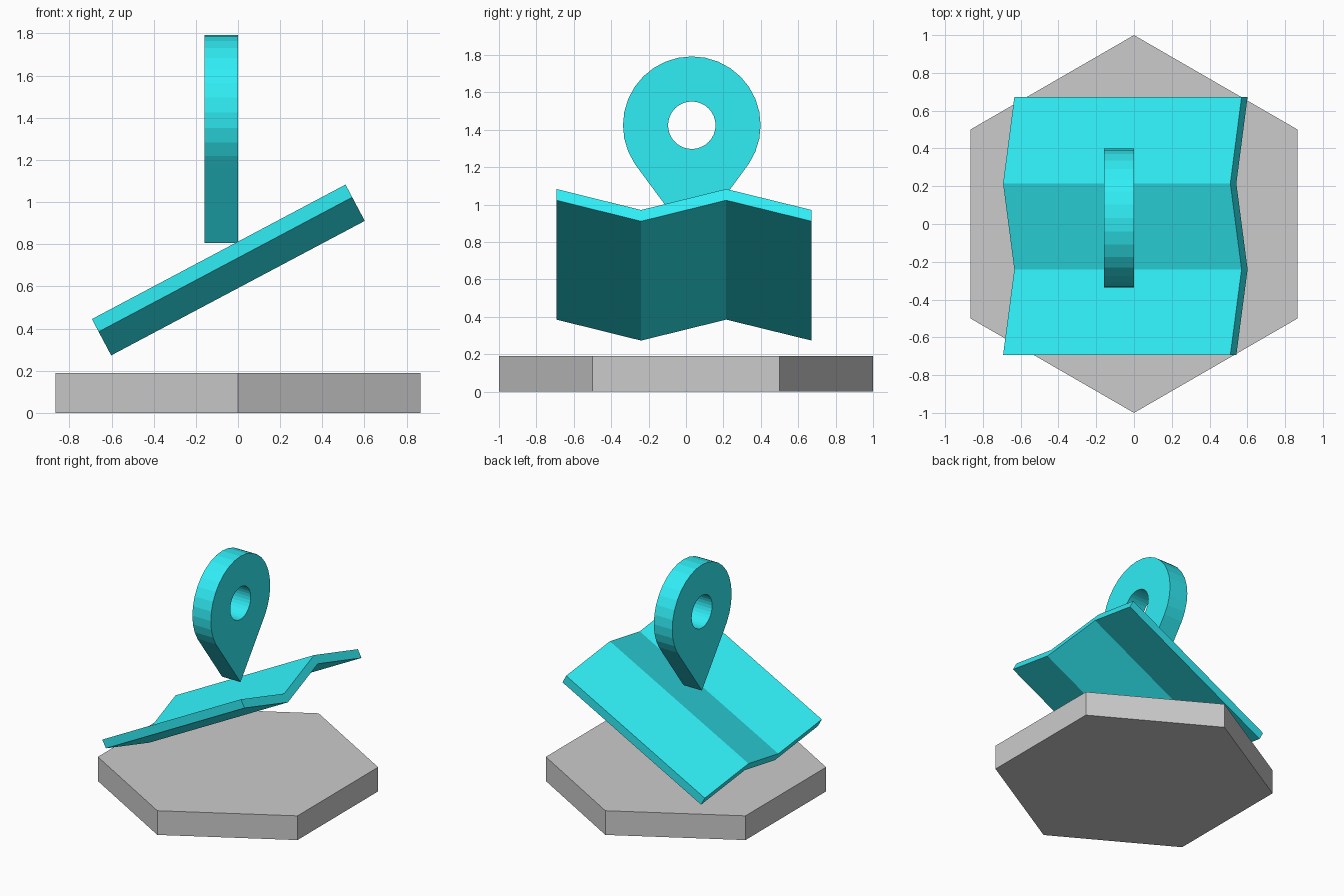
import bpy, bmesh
from math import cos, sin, pi, radians, asin
from mathutils import Vector

if "Cube" in bpy.data.objects:
    bpy.data.objects.remove(bpy.data.objects["Cube"])

cyan = bpy.data.materials.new("cyan")
cyan.diffuse_color = (0.03, 0.85, 0.92, 1)
cyan.use_nodes = True
cyan.node_tree.nodes["Principled BSDF"].inputs["Base Color"].default_value = cyan.diffuse_color


def make_object(name, bm, material=None):
    bmesh.ops.recalc_face_normals(bm, faces=bm.faces)
    mesh = bpy.data.meshes.new(name)
    bm.to_mesh(mesh)
    bm.free()
    obj = bpy.data.objects.new(name, mesh)
    bpy.context.collection.objects.link(obj)
    if material:
        mesh.materials.append(material)
    return obj


def extrude_profile(name, points, offset, material=None):
    bm = bmesh.new()
    face = bm.faces.new([bm.verts.new(p) for p in points])
    geom = bmesh.ops.extrude_face_region(bm, geom=[face], use_keep_orig=True)["geom"]
    moved = [g for g in geom if isinstance(g, bmesh.types.BMVert)]
    bmesh.ops.translate(bm, verts=moved, vec=offset)
    return make_object(name, bm, material)


# Hexagonal base with corners pointing front and back
hexagon = [(cos(radians(30 + 60 * i)), sin(radians(30 + 60 * i)), 0) for i in range(6)]
extrude_profile("base", hexagon, (0, 0, 0.19))

# Folded map: zigzag strips swept up a slope
slope = Vector((1.203, 0, 0.638))
down = Vector((slope.z, 0, -slope.x)).normalized()
corner = Vector((-0.693, 0, 0.445))
thick, fold = 0.068, 0.127
fold_y = [-0.693, -0.24, 0.215, 0.672]
bm = bmesh.new()
rows = []
for i, y in enumerate(fold_y):
    top = corner + down * (fold * (i % 2)) + Vector((0, y, 0))
    low = top + down * thick
    rows.append([bm.verts.new(p) for p in (top, top + slope, low + slope, low)])
for a, b in zip(rows, rows[1:]):
    for k in range(4):
        n = (k + 1) % 4
        bm.faces.new((a[k], a[n], b[n], b[k]))
bm.faces.new(rows[0])
bm.faces.new(rows[-1])
make_object("folded_map", bm, cyan)

# Marker pin: ring that tapers along tangents to a point
SEGS, R, HOLE = 32, 0.368, 0.127
CY, CZ, TIP = 0.031, 1.424, 0.805
tangent = asin(R / (CZ - TIP))          # angle below horizontal where the taper starts
bm = bmesh.new()
rings = []
for i in range(SEGS):
    t = 2 * pi * i / SEGS - pi / 2
    from_tip = min(i, SEGS - i) * 2 * pi / SEGS
    past = (pi / 2 - tangent) - from_tip
    outer = R / cos(past) if past > 0 else R
    rings.append([bm.verts.new((x, CY + r * cos(t), CZ + r * sin(t)))
                  for x, r in ((0, outer), (0, HOLE), (-0.16, HOLE), (-0.16, outer))])
for i in range(SEGS):
    a, b = rings[i], rings[(i + 1) % SEGS]
    for k in range(4):
        n = (k + 1) % 4
        bm.faces.new((a[k], a[n], b[n], b[k]))
make_object("marker_pin", bm, cyan)
